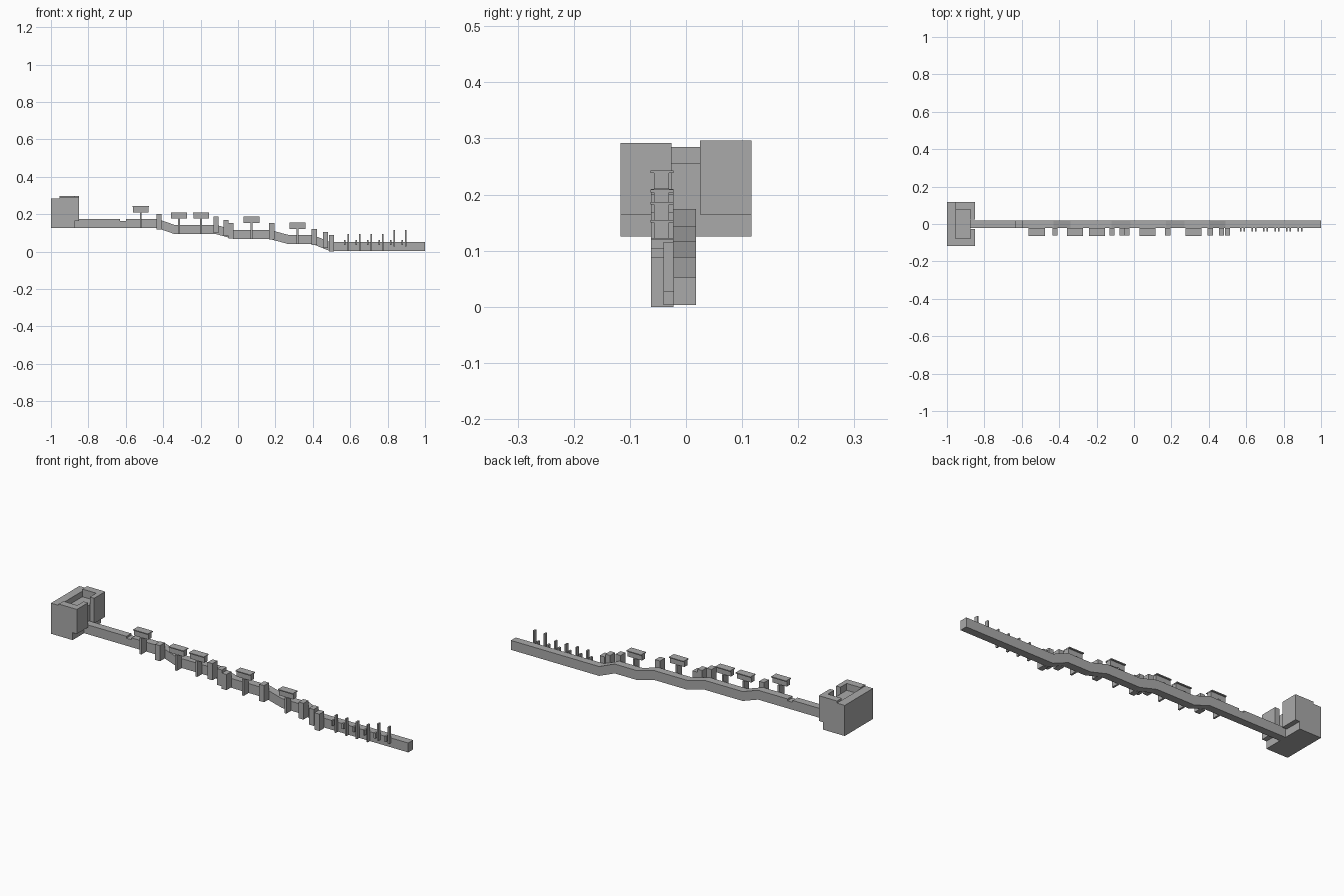
import bpy
import bmesh

if "Cube" in bpy.data.objects:
    bpy.data.objects.remove(bpy.data.objects["Cube"], do_unlink=True)

grey = bpy.data.materials.new("plain_grey")
grey.use_nodes = True
colour = (0.4, 0.4, 0.4, 1)
grey.diffuse_color = colour
grey.node_tree.nodes["Principled BSDF"].inputs["Base Color"].default_value = colour


def extrude(name, outline, y0, y1):
    """Extrude an x-z outline from y0 to y1."""
    bm = bmesh.new()
    face = bm.faces.new([bm.verts.new((x, y0, z)) for x, z in outline])
    side = bmesh.ops.extrude_face_region(bm, geom=[face])["geom"]
    for v in side:
        if isinstance(v, bmesh.types.BMVert):
            v.co.y = y1
    bmesh.ops.recalc_face_normals(bm, faces=bm.faces)
    mesh = bpy.data.meshes.new(name)
    bm.to_mesh(mesh)
    bm.free()
    mesh.materials.append(grey)
    obj = bpy.data.objects.new(name, mesh)
    bpy.context.collection.objects.link(obj)
    return obj


def box(name, x0, x1, y0, y1, z0, z1):
    return extrude(name, [(x0, z0), (x1, z0), (x1, z1), (x0, z1)], y0, y1)


# Long stepped walkway, a band of constant thickness with one shallow notch
TRACK_FRONT, TRACK_BACK, THICK = -0.022, 0.018, 0.049
FRONT = -0.062
under = [(-0.88, 0.125), (-0.43, 0.125), (-0.34, 0.094), (-0.12, 0.094),
         (-0.02, 0.067), (0.17, 0.067), (0.27, 0.04), (0.40, 0.04),
         (0.49, 0.003), (1.0, 0.003)]
top = [(x, z + THICK) for x, z in under]
high = top[0][1]
top[1:1] = [(-0.63, high), (-0.63, high - 0.01), (-0.6, high - 0.01), (-0.6, high)]
extrude("walkway", under + top[::-1], TRACK_FRONT, TRACK_BACK)

# End building: core, rear parapet and two corner wings beside the doorway
box("building_core", -1, -0.875, -0.117, 0.117, 0.125, 0.256)
box("rear_parapet", -1, -0.955, -0.117, 0.117, 0.256, 0.285)
for side, sign, inner, roof in (("front", -1, 0.026, 0.292), ("back", 1, 0.025, 0.296)):
    ys = sorted((sign * inner, sign * 0.117))
    box(side + "_wing", -0.875, -0.85, *ys, 0.164, roof)
    ys = sorted((sign * 0.078, sign * 0.117))
    box(side + "_parapet", -0.955, -0.875, *ys, 0.256, roof)

# Raised shelters, each on a thin fin fixed to the front of the walkway
for x, roof, foot in ((-0.52, 0.243, 0.125), (-0.315, 0.209, 0.094),
                      (-0.197, 0.209, 0.094), (0.072, 0.187, 0.067),
                      (0.318, 0.155, 0.04)):
    box("shelter_roof", x - 0.043, x + 0.043, FRONT - 0.001, -0.022, roof - 0.005, roof)
    box("shelter_body", x - 0.042, x + 0.042, FRONT + 0.005, -0.03, roof - 0.033, roof - 0.005)
    box("shelter_fin", x - 0.005, x + 0.005, FRONT, TRACK_FRONT, foot, roof - 0.033)

# Square blocks along the front at the changes of level
for x, z0, z1 in ((-0.422, 0.118, 0.2), (-0.118, 0.1, 0.187), (-0.064, 0.083, 0.168),
                  (-0.037, 0.07, 0.152), (0.18, 0.065, 0.152), (0.408, 0.035, 0.12),
                  (0.468, 0.018, 0.104), (0.5, 0.0, 0.088)):
    box("block", x - 0.014, x + 0.014, FRONT, TRACK_FRONT, z0, z1)

# Thin posts at the low end, each with a small bracket beside it
for i in range(6):
    x = 0.59 + i * 0.0615
    tall = i > 3
    box("post", x - 0.004, x + 0.004, -0.04, TRACK_FRONT,
        0.027 if tall else 0.003, 0.115 if tall else 0.093)
    box("bracket", x - 0.024, x - 0.014, -0.04, TRACK_FRONT, 0.034, 0.062)
